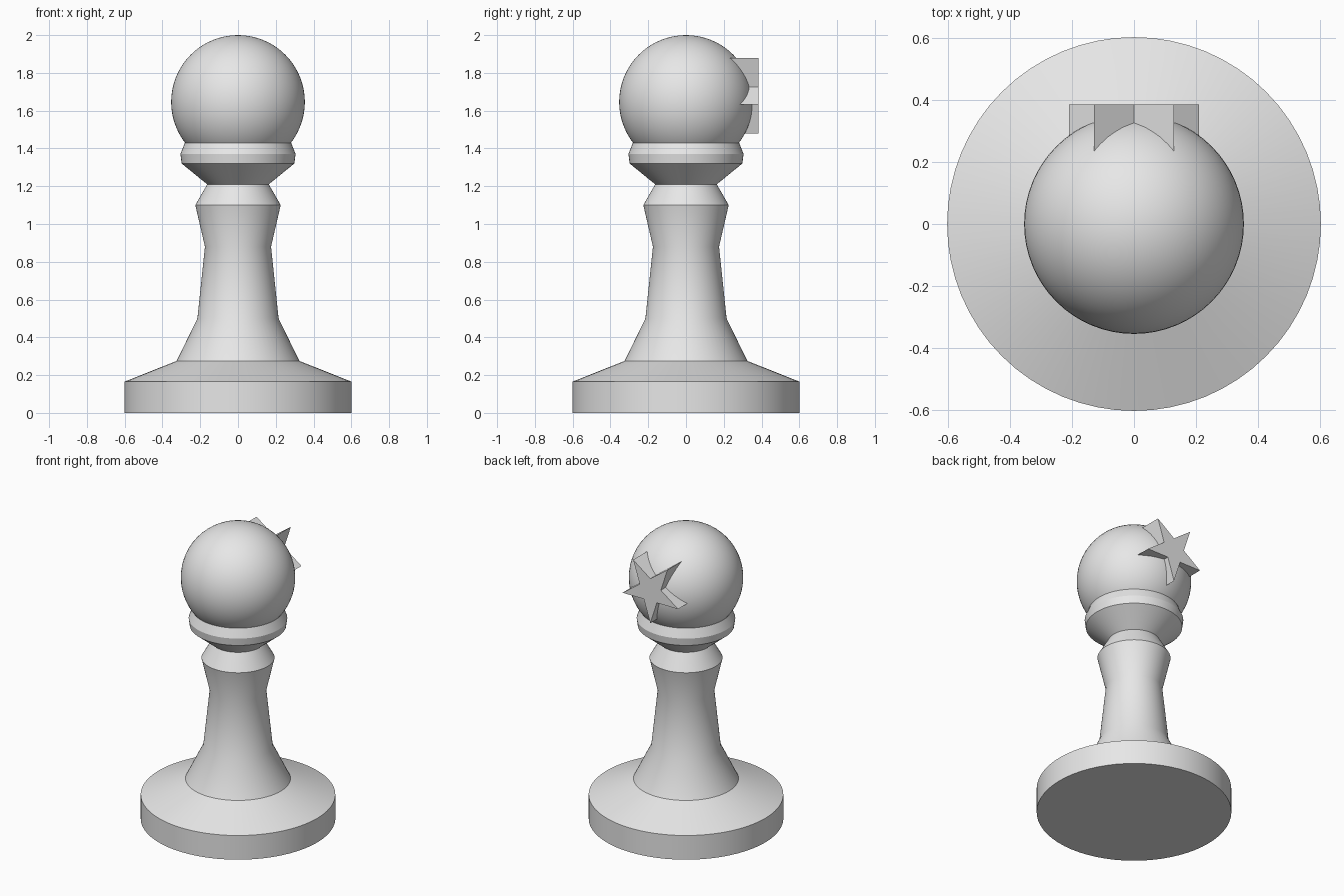
import bpy, bmesh, math
from mathutils import Matrix, Vector

if "Cube" in bpy.data.objects:
    bpy.data.objects.remove(bpy.data.objects["Cube"])

SEGMENTS = 64
grey = bpy.data.materials.new("light grey")
grey.diffuse_color = (0.8, 0.8, 0.8, 1)
grey.use_nodes = True
grey.node_tree.nodes["Principled BSDF"].inputs["Base Color"].default_value = grey.diffuse_color


def finish(bm, name, smooth_angle=None):
    """Turn a bmesh into a named object with the shared material."""
    bmesh.ops.recalc_face_normals(bm, faces=bm.faces)
    mesh = bpy.data.meshes.new(name)
    bm.to_mesh(mesh)
    bm.free()
    mesh.materials.append(grey)
    obj = bpy.data.objects.new(name, mesh)
    bpy.context.collection.objects.link(obj)
    if smooth_angle:
        bpy.ops.object.select_all(action='DESELECT')
        obj.select_set(True)
        bpy.context.view_layer.objects.active = obj
        bpy.ops.object.shade_smooth_by_angle(angle=math.radians(smooth_angle))
    return obj


# Turned body: base, stem, neck and collar as one lathe profile (radius, height)
profile = [(0, 0), (0.602, 0), (0.602, 0.165), (0.325, 0.275), (0.215, 0.50),
           (0.175, 0.88), (0.226, 1.10), (0.163, 1.21), (0.298, 1.32),
           (0.305, 1.37), (0.281, 1.43), (0, 1.43)]
bm = bmesh.new()
verts = [bm.verts.new((r, 0, z)) for r, z in profile]
edges = [bm.edges.new(pair) for pair in zip(verts, verts[1:])]
bmesh.ops.spin(bm, geom=verts + edges, cent=(0, 0, 0), axis=(0, 0, 1),
               angle=math.tau, steps=SEGMENTS, use_merge=True)
bmesh.ops.remove_doubles(bm, verts=bm.verts, dist=1e-5)
finish(bm, "turned_body", 23)

# Ball head
bm = bmesh.new()
bmesh.ops.create_uvsphere(bm, u_segments=SEGMENTS, v_segments=32, radius=0.354,
                          matrix=Matrix.Translation((0, 0, 1.646)))
finish(bm, "head", 30)

# Five-pointed star on the back of the head, one point down, sunk into the ball
OUTER, INNER, CENTRE_Z = 0.22, 0.084, 1.70
bm = bmesh.new()
ring = []
for i in range(10):
    a = math.radians(-90 + 36 * i)
    r = INNER if i % 2 else OUTER
    ring.append(bm.verts.new((r * math.cos(a), 0.385, CENTRE_Z + r * math.sin(a))))
face = bm.faces.new(ring)
extruded = bmesh.ops.extrude_face_region(bm, geom=[face], use_keep_orig=True)
moved = [g for g in extruded["geom"] if isinstance(g, bmesh.types.BMVert)]
bmesh.ops.translate(bm, verts=moved, vec=Vector((0, -0.16, 0)))
finish(bm, "star")
